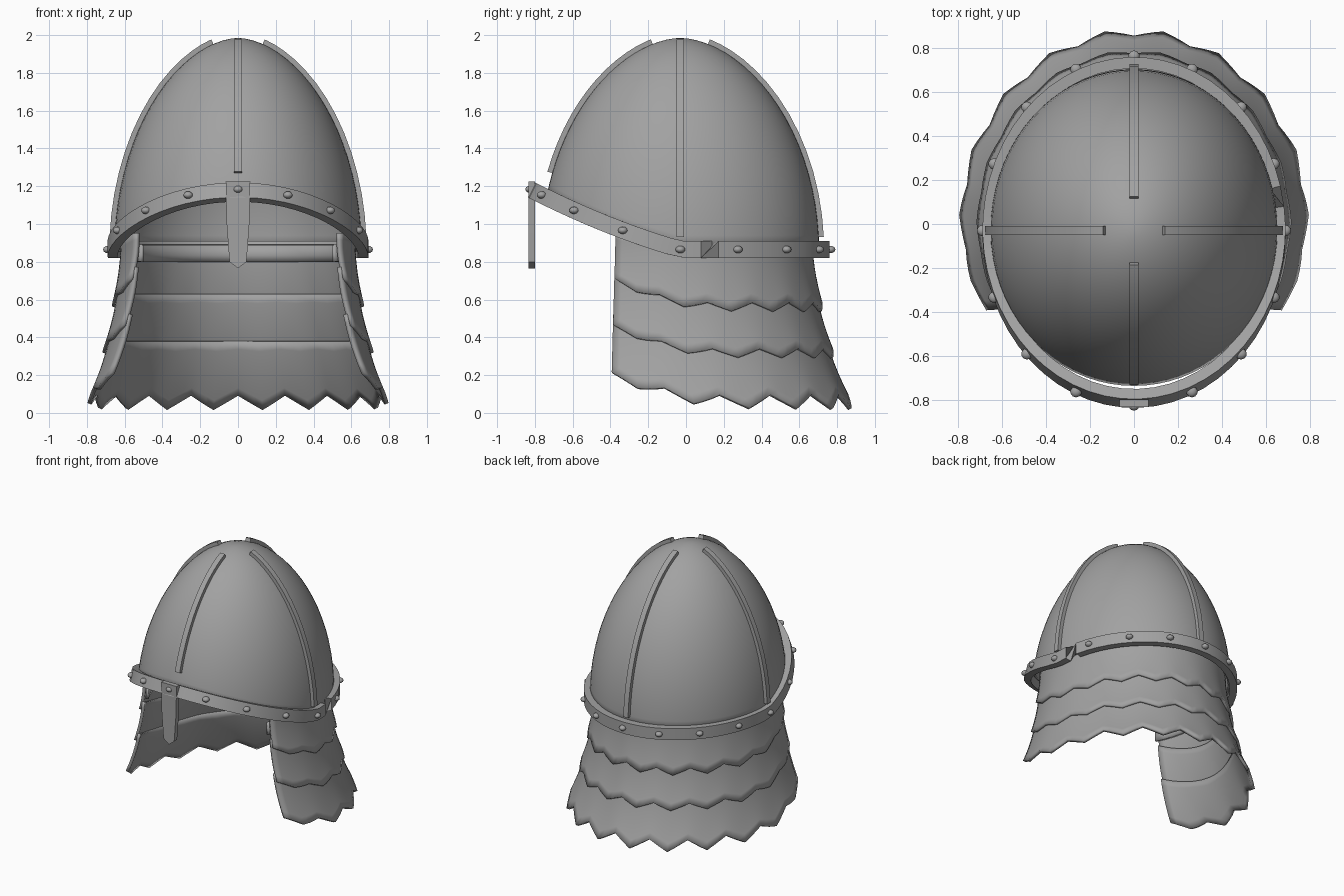
import bpy, bmesh
from math import sin, cos, pi, asin, hypot, radians
from mathutils import Vector

cube = bpy.data.objects.get("Cube")
if cube:
    bpy.data.objects.remove(cube)

steel = bpy.data.materials.new("grey steel")
steel.use_nodes = True
GREY = (0.36, 0.36, 0.36, 1)
steel.diffuse_color = GREY
steel.node_tree.nodes["Principled BSDF"].inputs["Base Color"].default_value = GREY

CY = -0.03          # centre of the helmet in y
BASE, APEX = 0.86, 1.985


def build(name, verts, faces, smooth=35, solid=0, offset=-1):
    mesh = bpy.data.meshes.new(name)
    mesh.from_pydata([tuple(v) for v in verts], [], faces)
    bm = bmesh.new()
    bm.from_mesh(mesh)
    bmesh.ops.remove_doubles(bm, verts=bm.verts, dist=1e-5)
    bmesh.ops.recalc_face_normals(bm, faces=bm.faces)
    bm.to_mesh(mesh)
    bm.free()
    mesh.materials.append(steel)
    ob = bpy.data.objects.new(name, mesh)
    bpy.context.collection.objects.link(ob)
    if solid:
        mod = ob.modifiers.new("thickness", 'SOLIDIFY')
        mod.thickness, mod.offset = solid, offset
    bpy.ops.object.select_all(action='DESELECT')
    bpy.context.view_layer.objects.active = ob
    ob.select_set(True)
    if smooth:
        bpy.ops.object.shade_smooth_by_angle(angle=radians(smooth))
    return ob


def grid_faces(rows, cols, closed):
    span = cols if closed else cols - 1
    return [(r * cols + c, r * cols + (c + 1) % cols,
             (r + 1) * cols + (c + 1) % cols, (r + 1) * cols + c)
            for r in range(rows - 1) for c in range(span)]


def sweep(name, sections, smooth=35):
    """Solid bar through a list of four-cornered sections."""
    n = len(sections)
    faces = grid_faces(n, 4, True) + [(3, 2, 1, 0), tuple(range(4 * n - 4, 4 * n))]
    return build(name, [v for s in sections for v in s], faces, smooth)


def rim_z(y):
    d = max(0, CY - y)
    return 0.865 + 0.29 * d + 0.14 * d * d


def rim_slope(y):
    d = CY - y
    return 0.29 + 0.28 * d if d > 0 else 0


def dome_r(z):
    h = min(1, max(0, (z - BASE) / (APEX - BASE)))
    return (1 - h * h) ** 0.56


# Pointed dome with a lower edge that rises to the front
COLS, ROWS = 72, 22
verts = []
for i in range(ROWS):
    t = sin(pi / 2 * i / (ROWS - 1))
    for j in range(COLS):
        a = 2 * pi * j / COLS
        low = rim_z(CY + 0.74 * sin(a)) - 0.01
        z = low + (APEX - low) * t
        r = dome_r(z)
        verts.append((0.655 * r * cos(a), CY + 0.735 * r * sin(a), z))
build("dome", verts, grid_faces(ROWS, COLS, True), 50, 0.02)

# Four raised ridges on the dome
RIDGES = {"left_ridge": (0, 0.93), "back_ridge": (pi / 2, 0.93),
          "right_ridge": (pi, 0.93), "front_ridge": (-pi / 2, 1.27)}
for name, (a, low) in RIDGES.items():
    out = Vector((cos(a), sin(a), 0))
    side = Vector((-sin(a), cos(a), 0)) * 0.02
    reach = hypot(0.655 * cos(a), 0.735 * sin(a))
    sections = []
    for k in range(15):
        z = low + (1.953 - low) * sin(pi / 2 * k / 14)
        p = out * reach * dome_r(z) + Vector((0, CY, z))
        slope = reach * (dome_r(z - 0.01) - dome_r(z + 0.01)) / 0.02
        n = (out + Vector((0, 0, slope))).normalized()
        sections.append([p - n * 0.012 - side, p - n * 0.012 + side,
                         p + n * 0.026 + side, p + n * 0.026 - side])
    sweep(name, sections)

# Brow band, with a half twist where it closes on the left side
SEG, START = 56, 0.26
verts = []
for k in range(SEG):
    a = START + (2 * pi - 0.12) * k / (SEG - 1)
    y = CY + 0.765 * sin(a)
    s = rim_slope(y)
    up = Vector((0, s, 1)).normalized() * 0.044
    out = Vector((cos(a), sin(a), -s * sin(a))).normalized() * 0.026
    p = Vector((0.665 * cos(a), y, rim_z(y)))
    verts += [p - out - up, p + out - up, p + out + up, p - out + up]
faces = grid_faces(SEG, 4, True)
last = 4 * (SEG - 1)
faces += [(last + c, last + (c + 1) % 4, (c + 3) % 4, (c + 2) % 4) for c in range(4)]
build("brow_band", verts, faces, 30)

# Rivets around the band
for k in range(16):
    a = 2 * pi * k / 16
    y = CY + 0.795 * sin(a)
    bpy.ops.mesh.primitive_uv_sphere_add(segments=10, ring_count=6, radius=0.026,
                                         location=(0.69 * cos(a), y, rim_z(y)))
    rivet = bpy.context.object
    rivet.name = "rivet"
    rivet.scale.z = 0.75
    rivet.data.materials.append(steel)
    bpy.ops.object.shade_smooth()

# Nose guard: a tapered plate with a blunt point
outline = [(0.065, 1.225), (0.06, 1.0), (0.045, 0.80), (0, 0.765),
           (-0.045, 0.80), (-0.06, 1.0), (-0.065, 1.225)]
n = len(outline)
verts = [(x, y, z) for y in (-0.835, -0.80) for x, z in outline]
faces = [tuple(range(n)), tuple(range(2 * n - 1, n - 1, -1))]
faces += [(k, (k + 1) % n, n + (k + 1) % n, n + k) for k in range(n)]
build("nose_guard", verts, faces, 30)


# Neck guard: three overlapping flared layers with scalloped hems
def guard_rx(z):
    d = max(0, 0.88 - z)
    return 0.61 + 0.03 * d + 0.20 * d * d


def guard_point(u, z, lift):
    """u runs from -1 (right front edge) to 1 (left front edge)."""
    rx = guard_rx(z) + lift
    ry = rx * (1.13 + 0.01 * (0.88 - z))
    end = pi / 2 + asin((0.34 + 0.03 * (0.88 - z)) / ry)
    a = end * u
    return Vector((rx * sin(a), CY + ry * cos(a), z))


def front_raise(u):
    y = CY + 0.75 * cos(2.08 * u)
    return 0.13 * max(0, (0.2 - y) / 0.57) ** 2


WAVES, STEPS = 12, 6
COLS, ROWS = WAVES * STEPS + 1, 8
LAYERS = [("upper_neck_guard", 0.91, 0.56, 0.018),
          ("middle_neck_guard", 0.63, 0.315, 0.018),
          ("lower_neck_guard", 0.38, 0.058, 0.016)]
for name, top, hem, lift in LAYERS:
    size = 0.038 if hem < 0.2 else 0.024
    verts = []
    for r in range(ROWS):
        f = r / (ROWS - 1)
        for c in range(COLS):
            u = 2 * c / (COLS - 1) - 1
            phase = (c / STEPS) % 1
            wave = size * (1 - 4 * abs(phase - 0.5)) * -1
            wave *= 1 - 0.7 * abs(u) ** 4
            bottom = hem + wave + front_raise(u)
            head = top + front_raise(u) * (0.3 if top > 0.9 else 1)
            verts.append(guard_point(u, head + (bottom - head) * f, lift * f ** 2))
    build(name, verts, grid_faces(ROWS, COLS, False), 25, 0.022, 0)

# Lining strip inside the top of the neck guard
verts = []
for z in (0.89, 0.835, 0.80):
    verts += [guard_point(2 * c / 40 - 1, z, -0.022) for c in range(41)]
build("lining_strip", verts, grid_faces(3, 41, False), 30, 0.02, 0)
